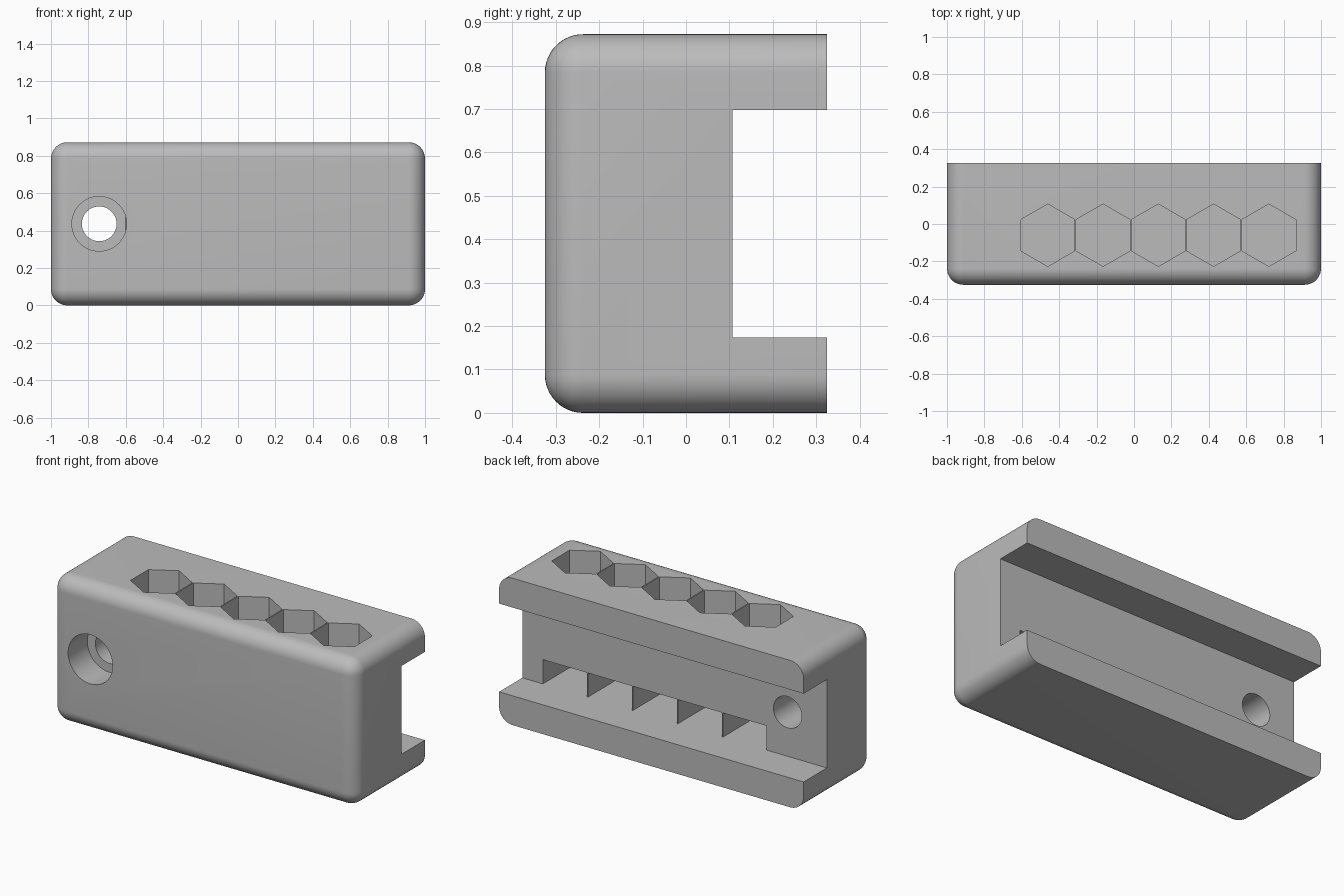
import bpy, bmesh, math
from mathutils import Matrix

default = bpy.data.objects.get("Cube")
if default:
    bpy.data.objects.remove(default, do_unlink=True)

LENGTH, DEPTH, HEIGHT = 2.0, 0.65, 0.872
FLOOR, CEILING, WALL_Y = 0.174, 0.698, 0.107
ROUND = 0.088

grey = bpy.data.materials.new("plain grey")
colour = (0.5, 0.5, 0.5, 1)
grey.diffuse_color = colour
grey.use_nodes = True
grey.node_tree.nodes["Principled BSDF"].inputs["Base Color"].default_value = colour


def make(name, bm):
    mesh = bpy.data.meshes.new(name)
    bm.to_mesh(mesh)
    bm.free()
    mesh.materials.append(grey)
    obj = bpy.data.objects.new(name, mesh)
    bpy.context.collection.objects.link(obj)
    return obj


def box(name, x, y, z):
    """Box from (min, max) ranges."""
    bm = bmesh.new()
    bmesh.ops.create_cube(bm, size=1)
    for v in bm.verts:
        v.co = [r[0] if c < 0 else r[1] for c, r in zip(v.co, (x, y, z))]
    return make(name, bm)


def prism(name, sides, radius, length, matrix):
    bm = bmesh.new()
    bmesh.ops.create_cone(bm, cap_ends=True, segments=sides, radius1=radius,
                          radius2=radius, depth=length, matrix=matrix)
    return make(name, bm)


def cut(target, cutter):
    mod = target.modifiers.new(cutter.name, "BOOLEAN")
    mod.operation = "DIFFERENCE"
    mod.solver = "EXACT"
    mod.object = cutter
    bpy.context.view_layer.objects.active = target
    bpy.ops.object.modifier_apply(modifier=mod.name)
    bpy.data.objects.remove(cutter, do_unlink=True)


# Body: rounded everywhere except around the flat back
body = box("holder_body", (-LENGTH / 2, LENGTH / 2), (-DEPTH / 2, DEPTH / 2), (0, HEIGHT))
bm = bmesh.new()
bm.from_mesh(body.data)
edges = [e for e in bm.edges if min(v.co.y for v in e.verts) < 0]
bmesh.ops.bevel(bm, geom=edges, offset=ROUND, segments=12, profile=0.5, affect="EDGES")
bm.to_mesh(body.data)
bm.free()

# Channel along the back
cut(body, box("channel", (-1.2, 1.2), (WALL_Y, 0.6), (FLOOR, CEILING)))

# Hexagonal pockets from the top, each with a low window into the channel
HEX_R, HEX_Y, PITCH = 0.1665, -0.06, 0.2955
half = HEX_R * math.cos(math.pi / 6)
for i in range(5):
    x = 0.13 + (i - 2) * PITCH
    place = Matrix.Translation((x, HEX_Y, FLOOR + 0.5))
    cut(body, prism("hex_pocket", 6, HEX_R, 1.0, place))
    cut(body, box("window", (x - half, x + half), (HEX_Y, 0.2), (FLOOR, 0.318)))

# Screw hole with a counterbore in the front
HOLE_X, HOLE_Z, BORE_END = -0.742, HEIGHT / 2, -0.145
turn = Matrix.Rotation(math.pi / 2, 4, "X")
cut(body, prism("screw_hole", 64, 0.093, 2, Matrix.Translation((HOLE_X, 0, HOLE_Z)) @ turn))
cut(body, prism("counterbore", 64, 0.146, 1,
                Matrix.Translation((HOLE_X, BORE_END - 0.5, HOLE_Z)) @ turn))

body.select_set(True)
bpy.context.view_layer.objects.active = body
bpy.ops.object.shade_smooth_by_angle(angle=math.radians(30))
